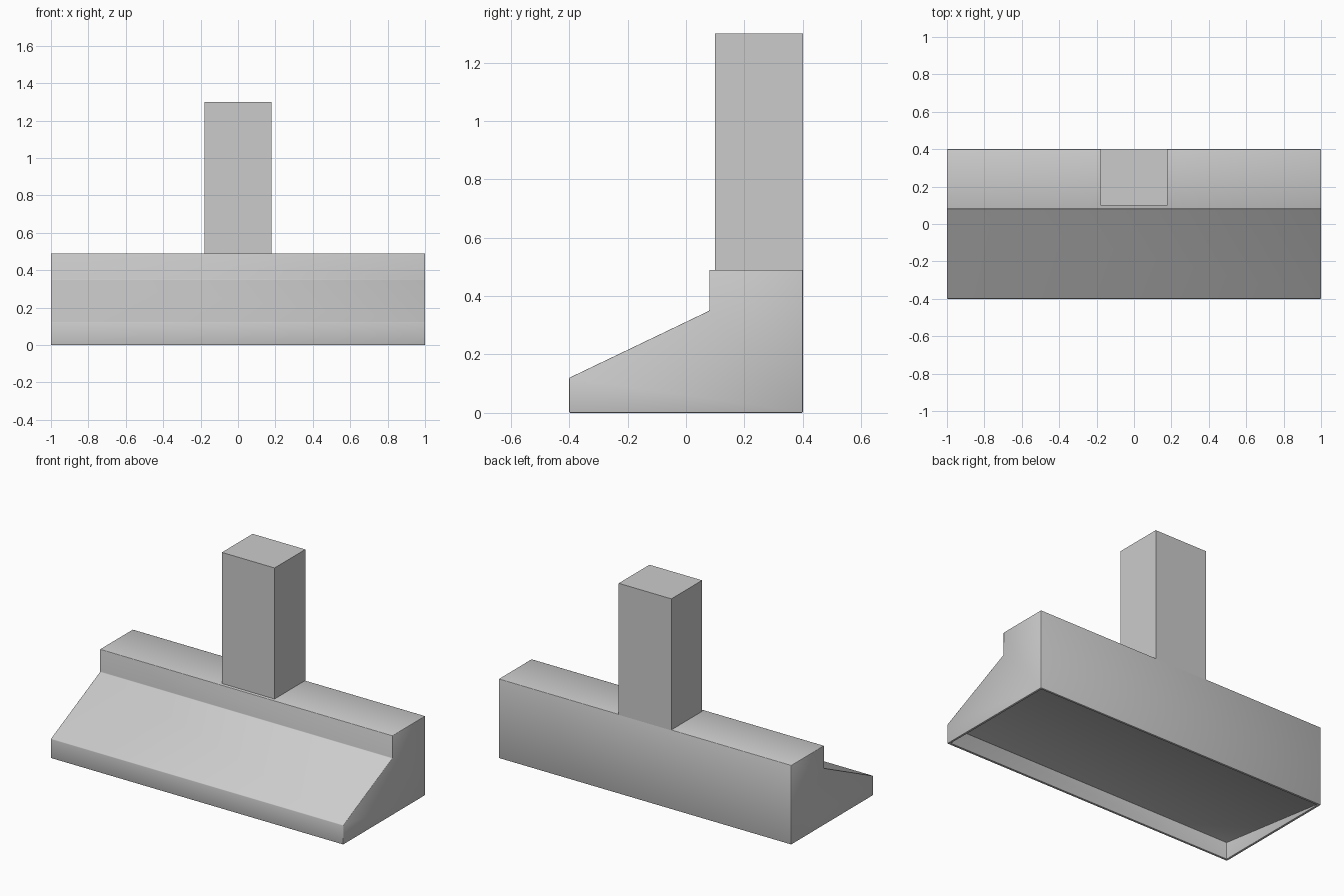
import bpy, bmesh

if "Cube" in bpy.data.objects:
    bpy.data.objects.remove(bpy.data.objects["Cube"])


def finish(bm, name):
    bmesh.ops.recalc_face_normals(bm, faces=bm.faces)
    mesh = bpy.data.meshes.new(name)
    bm.to_mesh(mesh)
    bm.free()
    obj = bpy.data.objects.new(name, mesh)
    bpy.context.collection.objects.link(obj)
    return obj


def extrude_along_x(profile, half_width):
    bm = bmesh.new()
    side = bm.faces.new([bm.verts.new((-half_width, y, z)) for y, z in profile])
    out = bmesh.ops.extrude_face_region(bm, geom=[side], use_keep_orig=True)
    verts = [g for g in out["geom"] if isinstance(g, bmesh.types.BMVert)]
    bmesh.ops.translate(bm, verts=verts, vec=(2 * half_width, 0, 0))
    bmesh.ops.recalc_face_normals(bm, faces=bm.faces)
    return bm


# Hood body: stepped, sloping side profile
bm = extrude_along_x([(-0.4, 0), (0.4, 0), (0.4, 0.49), (0.08, 0.49),
                      (0.08, 0.35), (-0.4, 0.12)], 1.0)

# Underside: thin rim around a recessed filter panel that rises to the front
bm.normal_update()
bottom = min(bm.faces, key=lambda f: f.calc_center_median().z)
bmesh.ops.inset_region(bm, faces=[bottom], thickness=0.02)
panel = bmesh.ops.extrude_discrete_faces(bm, faces=[bottom])["faces"][0]
rim_edges = [e for e in bm.edges if e.is_boundary and e not in panel.edges[:]]
bmesh.ops.bridge_loops(bm, edges=rim_edges + panel.edges[:]) if rim_edges else None
for v in panel.verts:
    v.co.z = 0.105 if v.co.y < 0 else 0.006
body = finish(bm, "hood_body")

# Softened edges on the body
bevel = body.modifiers.new("soft_edges", "BEVEL")
bevel.width = 0.003
bevel.segments = 2
bevel.limit_method = "ANGLE"
bpy.context.view_layer.objects.active = body
body.select_set(True)
bpy.ops.object.shade_smooth()
body.select_set(False)

# Chimney duct, flush with the back
finish(extrude_along_x([(0.1, 0.485), (0.4, 0.485), (0.4, 1.3), (0.1, 1.3)], 0.18),
       "chimney_duct")
